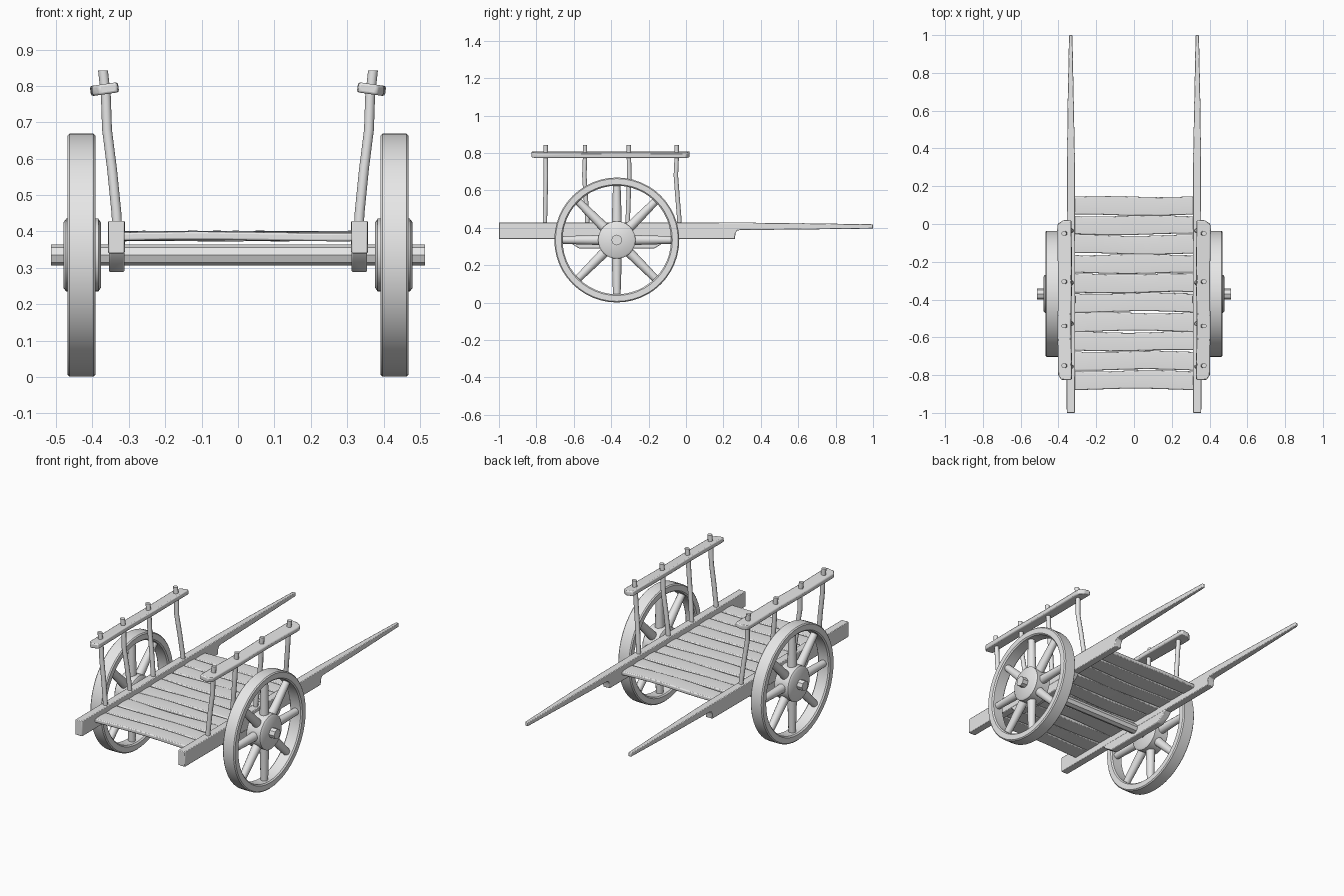
import bpy, bmesh, math, random
from mathutils import Vector, Matrix

random.seed(4)
if "Cube" in bpy.data.objects:
    bpy.data.objects.remove(bpy.data.objects["Cube"])

TONE = 0.8
wood = bpy.data.materials.new("pale grey wood")
wood.use_nodes = True
wood.diffuse_color = (TONE, TONE, TONE, 1)
wood.node_tree.nodes["Principled BSDF"].inputs["Base Color"].default_value = (TONE, TONE, TONE, 1)

HUB = Vector((0.43, -0.37, 0.335))


def finish(name, bm, bevel=0, mirror=True, angle=40):
    """Turn a bmesh into a shaded object, optionally bevelled and mirrored."""
    bmesh.ops.recalc_face_normals(bm, faces=bm.faces)
    mesh = bpy.data.meshes.new(name)
    bm.to_mesh(mesh)
    bm.free()
    mesh.materials.append(wood)
    ob = bpy.data.objects.new(name, mesh)
    bpy.context.collection.objects.link(ob)
    if bevel:
        mod = ob.modifiers.new("Bevel", "BEVEL")
        mod.width, mod.segments, mod.limit_method = bevel, 2, "ANGLE"
    if mirror:
        ob.modifiers.new("Mirror", "MIRROR").use_mirror_merge = False
    bpy.ops.object.select_all(action="DESELECT")
    ob.select_set(True)
    bpy.context.view_layer.objects.active = ob
    bpy.ops.object.shade_smooth_by_angle(angle=math.radians(angle))
    return ob


def loft(bm, rings, closed=False):
    """Skin a list of point rings; cap the ends unless the loop is closed."""
    loops = [[bm.verts.new(p) for p in ring] for ring in rings]
    n = len(loops[0])
    pairs = list(zip(loops, loops[1:])) + ([(loops[-1], loops[0])] if closed else [])
    for a, b in pairs:
        for i in range(n):
            j = (i + 1) % n
            bm.faces.new((a[i], a[j], b[j], b[i]))
    if not closed:
        bm.faces.new(loops[0])
        bm.faces.new(loops[-1])


def rect_y(y, x0, x1, z0, z1):
    return [(x0, y, z0), (x1, y, z0), (x1, y, z1), (x0, y, z1)]


def ring_x(x, r, n, centre=HUB):
    return [(x, centre.y + r * math.cos(2 * math.pi * i / n),
             centre.z + r * math.sin(2 * math.pi * i / n)) for i in range(n)]


def ring_z(c, rx, ry, n):
    return [(c[0] + rx * math.cos(2 * math.pi * i / n),
             c[1] + ry * math.sin(2 * math.pi * i / n), c[2]) for i in range(n)]


# Wheel rims: rounded band swept around the hub
bm = bmesh.new()
profile = [(0.398, 0.29), (0.391, 0.297), (0.391, 0.328), (0.397, 0.334),
           (0.463, 0.334), (0.469, 0.328), (0.469, 0.297), (0.462, 0.29)]
loft(bm, [ring_x(x, r, 48) for x, r in profile], closed=True)
finish("wheel_rims", bm)

# Hubs
bm = bmesh.new()
profile = [(0.376, 0.088), (0.384, 0.1), (0.472, 0.1), (0.48, 0.09)]
loft(bm, [ring_x(x, r, 32) for x, r in profile])
finish("wheel_hubs", bm)

# Eight tapered spokes
bm = bmesh.new()
for k in range(8):
    turn = Matrix.Rotation(k * math.pi / 4, 3, "X")
    rings = []
    for z, rx, ry in ((0.08, 0.026, 0.027), (0.18, 0.023, 0.024), (0.3, 0.02, 0.02)):
        rings.append([HUB + turn @ Vector(p) for p in ring_z((0, 0, z), rx, ry, 12)])
    loft(bm, rings)
finish("wheel_spokes", bm)

# Axle
bm = bmesh.new()
loft(bm, [ring_x(x, 0.029, 8) for x in (-0.514, 0.514)])
finish("axle", bm, mirror=False, angle=30)

# Side beams that step down into slim tapering pull shafts
bm = bmesh.new()
sections = [(-1, 0.312, 0.356, 0.34, 0.429), (-0.4, 0.311, 0.357, 0.34, 0.429),
            (0.262, 0.312, 0.355, 0.34, 0.428), (0.264, 0.312, 0.355, 0.37, 0.428),
            (0.272, 0.312, 0.355, 0.385, 0.428), (0.29, 0.312, 0.355, 0.388, 0.428),
            (0.6, 0.318, 0.352, 0.391, 0.425), (1, 0.326, 0.344, 0.396, 0.419)]
loft(bm, [rect_y(*s) for s in sections])
finish("side_beams", bm, bevel=0.004)

# Axle blocks under the beams
bm = bmesh.new()
outline = [(-0.64, 0.345), (-0.62, 0.32), (-0.57, 0.289), (-0.17, 0.289), (-0.12, 0.32), (-0.1, 0.345)]
loft(bm, [[(x, y, z) for y, z in outline] for x in (0.312, 0.355)])
finish("axle_blocks", bm, bevel=0.004)

# Floor planks with uneven edges
bm = bmesh.new()
STEPS = 10
for k in range(10):
    y = -0.826 + 0.1025 * k
    phase = [random.uniform(0, 6.3) for _ in range(3)]
    rings = []
    for i in range(STEPS + 1):
        x = -0.318 + 0.636 * i / STEPS
        front = y - 0.049 + 0.004 * math.sin(9 * x + phase[0])
        back = y + 0.049 + 0.004 * math.sin(11 * x + phase[1])
        z = 0.387 + 0.002 * math.sin(8 * x + phase[2])
        rings.append([(x, front, z - 0.012), (x, back, z - 0.012),
                      (x, back, z + 0.01), (x, y, z + 0.013), (x, front, z + 0.01)])
    loft(bm, rings)
finish("floor_planks", bm, bevel=0.005, mirror=False)

# Leaning, slightly crooked posts
bm = bmesh.new()
for y, drift in ((-0.75, -0.004), (-0.54, 0.012), (-0.305, -0.006), (-0.05, 0.014)):
    path = [(0.331, drift, 0.39), (0.334, drift, 0.45), (0.346, drift * 0.3, 0.57),
            (0.36, -drift * 0.3, 0.68), (0.363, 0, 0.77), (0.371, 0, 0.842)]
    loft(bm, [ring_z((x, y + d, z), 0.0135, 0.0125, 10) for x, d, z in path])
finish("side_posts", bm)

# Handrails, tipped outward, with cut corners at the ends
bm = bmesh.new()
tilt = Matrix.Translation((0.367, 0, 0.791)) @ Matrix.Rotation(math.radians(8), 4, "Y")
rings = []
for y, x0, x1 in ((-0.826, -0.036, 0.015), (-0.8, -0.039, 0.034), (-0.55, -0.034, 0.037),
                  (-0.3, -0.038, 0.034), (-0.03, -0.036, 0.039), (0.0, -0.036, 0.037), (0.02, -0.034, 0.008)):
    rings.append([tilt @ Vector(p) for p in rect_y(y, x0, x1, -0.014, 0.014)])
loft(bm, rings)
finish("handrails", bm, bevel=0.006)
